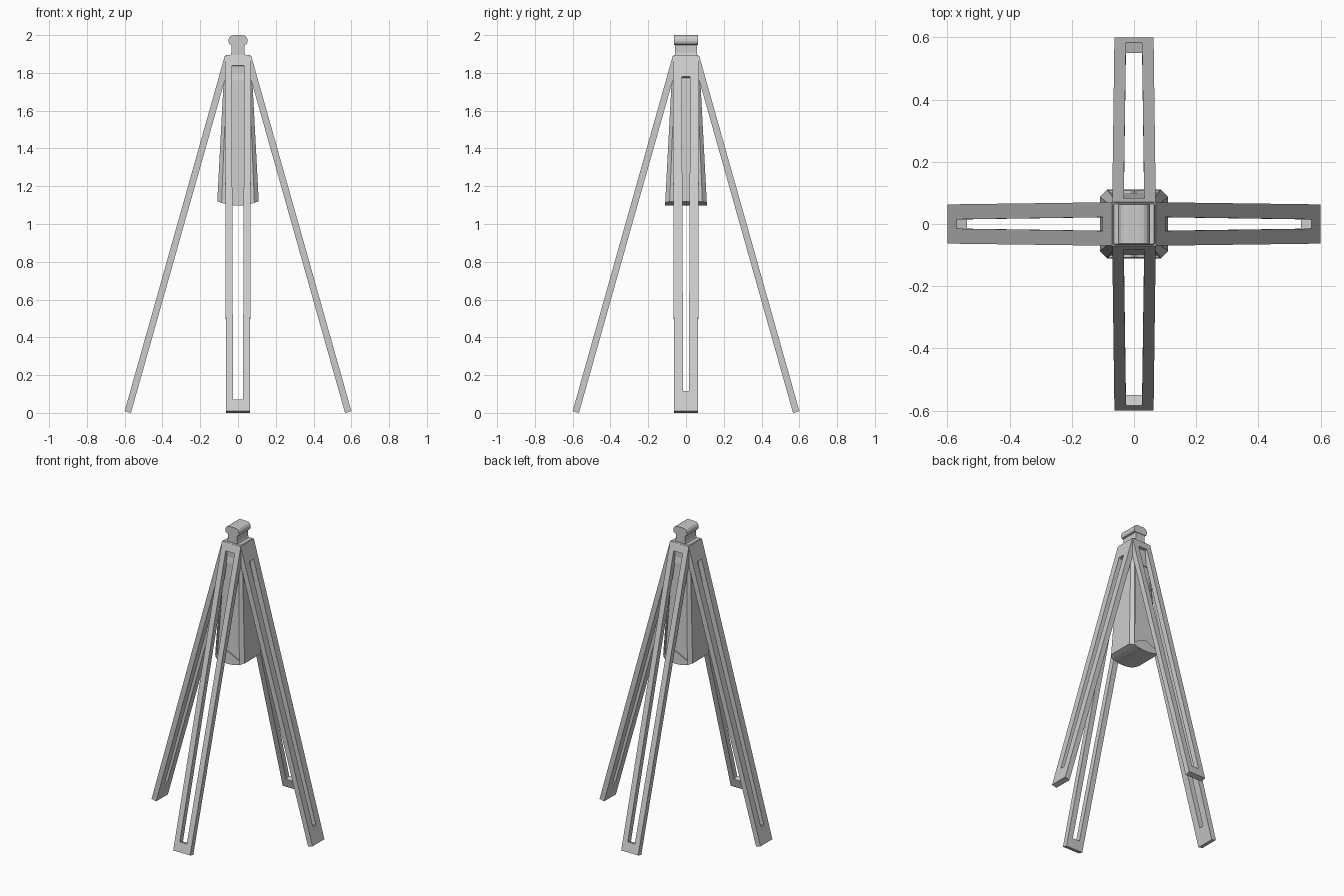
import bpy, bmesh, math
from mathutils import Matrix

if "Cube" in bpy.data.objects:
    bpy.data.objects.remove(bpy.data.objects["Cube"])


def make(name, verts, faces, angle=0.0):
    bm = bmesh.new()
    vs = [bm.verts.new(v) for v in verts]
    for f in faces:
        bm.faces.new([vs[i] for i in f])
    bmesh.ops.recalc_face_normals(bm, faces=bm.faces)
    bm.transform(Matrix.Rotation(angle, 4, 'Z'))
    me = bpy.data.meshes.new(name)
    bm.to_mesh(me)
    bm.free()
    ob = bpy.data.objects.new(name, me)
    bpy.context.collection.objects.link(ob)
    return ob


def loft(name, rings, angle=0.0):
    """Closed solid through equal-length point rings."""
    n = len(rings[0])
    verts = [p for r in rings for p in r]
    faces = [list(range(n)), [len(verts) - n + i for i in range(n)]]
    for k in range(len(rings) - 1):
        for i in range(n):
            j = (i + 1) % n
            faces.append([k * n + i, k * n + j, (k + 1) * n + j, (k + 1) * n + i])
    return make(name, verts, faces, angle)


def octagon(h, c, z):
    """Square of half size h with corners chamfered by c."""
    q = [(h, c - h), (h, h - c), (h - c, h), (c - h, h),
         (-h, h - c), (-h, c - h), (c - h, -h), (h - c, -h)]
    return [(x, y, z) for x, y in q]


def extrude_y(name, profile, d):
    return loft(name, [[(x, s * d, z) for x, z in profile] for s in (-1, 1)])


def cut(ob, cutter):
    m = ob.modifiers.new("cut", 'BOOLEAN')
    m.operation, m.solver, m.object = 'DIFFERENCE', 'EXACT', cutter
    bpy.context.view_layer.objects.active = ob
    bpy.ops.object.modifier_apply(modifier=m.name)
    bpy.data.objects.remove(cutter)


# Slotted splayed legs
SLOPE, THICK = 0.282, 0.035
L = math.hypot(1, SLOPE)
NX, NZ = 1 / L, SLOPE / L
TOP, FOOT = 1.89, THICK * NZ


def leg(name, angle, slot_top, slot_bottom, w_top, w_bottom):
    corners = [(TOP, -0.07), (TOP, 0.07), (FOOT, 0.063), (FOOT, -0.063),
               (slot_top, -w_top), (slot_top, w_top),
               (slot_bottom, w_bottom), (slot_bottom, -w_bottom)]
    verts = []
    for t in (0, THICK):
        for z, y in corners:
            verts.append((0.07 + (TOP - z) * SLOPE - t * NX, y, z - t * NZ))
    faces = []
    for i in range(4):
        j = (i + 1) % 4
        faces += [[i, j, j + 4, i + 4], [i + 8, j + 8, j + 12, i + 12],
                  [i, j, j + 8, i + 8], [i + 4, j + 4, j + 12, i + 12]]
    make(name, verts, faces, angle)


for name, k in (("right_leg", 0), ("left_leg", 2)):
    leg(name, k * math.pi / 2, 1.78, 0.115, 0.022, 0.015)
for name, k in (("back_leg", 1), ("front_leg", 3)):
    leg(name, k * math.pi / 2, 1.84, 0.07, 0.033, 0.026)

# Hub joining the legs
loft("hub", [octagon(0.068, 0.004, 1.77), octagon(0.069, 0.004, 1.885),
             octagon(0.064, 0.004, 1.895)])

# Tapered hanging body with a curved underside
body = loft("body", [octagon(0.1135, 0.024, 1.05), octagon(0.076, 0.016, 1.76),
                     octagon(0.055, 0.01, 1.86)])
arc = [(-0.2, 0.9), (0.2, 0.9), (0.2, 1.12)]
for i in range(9):
    x = 0.11 - 0.22 * i / 8
    arc.append((x, 1.098 + 0.022 * (x / 0.11) ** 2))
arc.append((-0.2, 1.12))
cut(body, extrude_y("arc_cutter", arc, 0.2))

# Recessed gabled panels, front and back
panel = [(-0.082, 1.14), (0, 1.18), (0.082, 1.14), (0.053, 1.72), (-0.053, 1.72)]
for s in (-1, 1):
    face = lambda z: 0.1135 - (z - 1.05) * 0.0528
    cut(body, loft("panel_cutter", [[(x, s * (face(z) + d), z) for x, z in panel]
                                    for d in (-0.007, 0.05)]))

# Neck with flared base
neck = [(-0.042, 1.885), (0.042, 1.885), (0.035, 1.907), (0.035, 1.97),
        (0.025, 1.99), (-0.025, 1.99), (-0.035, 1.97), (-0.035, 1.907)]
extrude_y("neck", neck, 0.059)

# Rounded hood over the neck
right = [(0.034, 1.948), (0.046, 1.952), (0.051, 1.965), (0.049, 1.98),
         (0.042, 1.992), (0.032, 1.998), (0.02, 2.0)]
extrude_y("cap", right + [(-x, z) for x, z in reversed(right)], 0.063)
